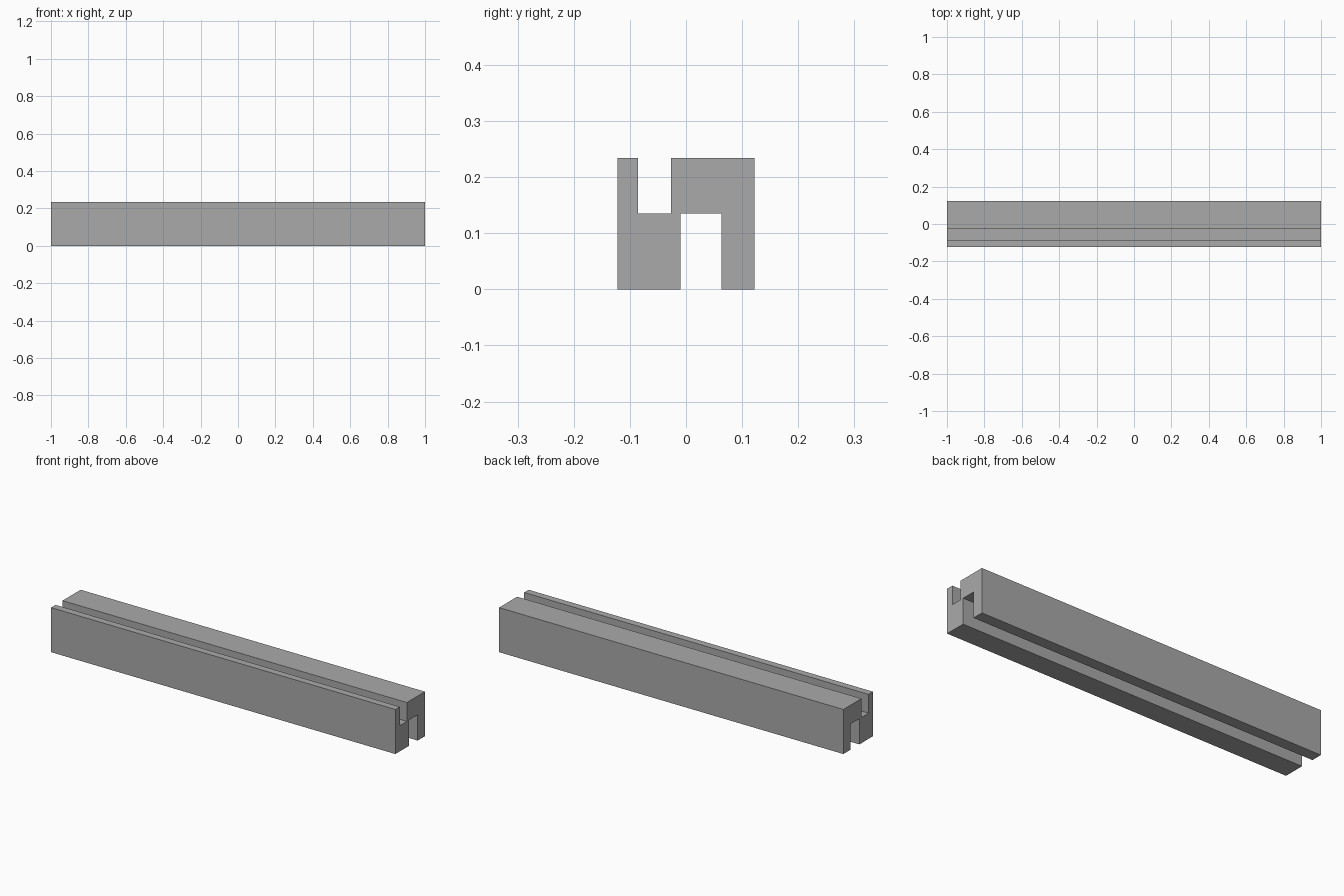
import bpy
import bmesh

cube = bpy.data.objects.get("Cube")
if cube:
    bpy.data.objects.remove(cube, do_unlink=True)

# Plain grey material
grey = bpy.data.materials.new("grey")
grey.use_nodes = True
colour = (0.4, 0.4, 0.4, 1)
grey.diffuse_color = colour
grey.node_tree.nodes["Principled BSDF"].inputs["Base Color"].default_value = colour

# Cross-section (y, z): a groove in the top and a wider channel underneath
HALF, TOP, SHELF = 0.1225, 0.234, 0.135
profile = [
    (-HALF, 0), (-0.01, 0), (-0.01, SHELF), (0.063, SHELF), (0.063, 0), (HALF, 0),
    (HALF, TOP), (-0.027, TOP), (-0.027, SHELF), (-0.0855, SHELF),
    (-0.0855, TOP), (-HALF, TOP),
]

# Grooved rail: extrude the section along its length
bm = bmesh.new()
end = bm.faces.new([bm.verts.new((-1, y, z)) for y, z in profile])
result = bmesh.ops.extrude_face_region(bm, geom=[end], use_keep_orig=True)
moved = [v for v in result["geom"] if isinstance(v, bmesh.types.BMVert)]
bmesh.ops.translate(bm, vec=(2, 0, 0), verts=moved)
bmesh.ops.recalc_face_normals(bm, faces=bm.faces)

mesh = bpy.data.meshes.new("grooved_rail")
bm.to_mesh(mesh)
bm.free()
mesh.materials.append(grey)
rail = bpy.data.objects.new("grooved_rail", mesh)
bpy.context.collection.objects.link(rail)
